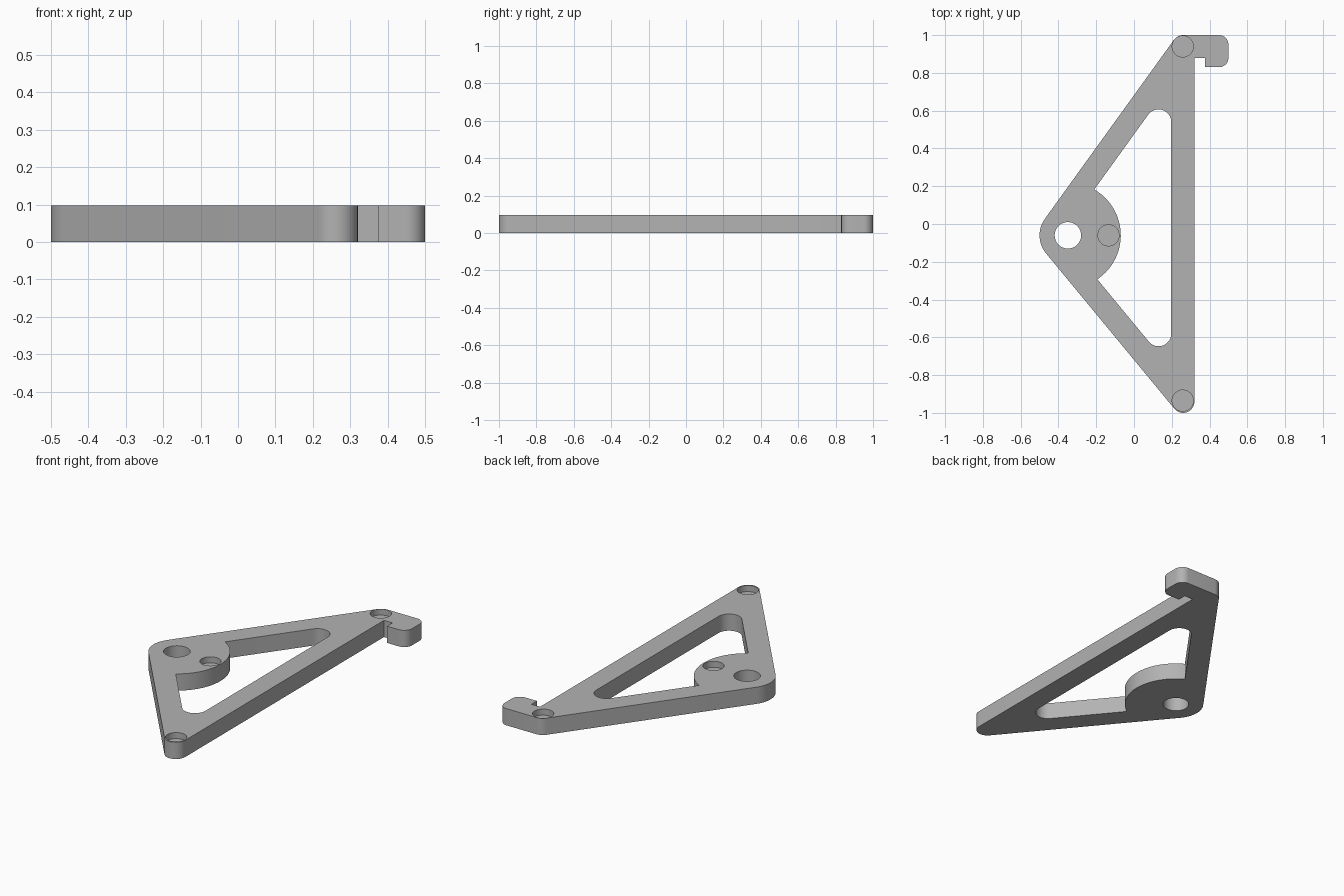
import bpy, bmesh, math

if "Cube" in bpy.data.objects:
    bpy.data.objects.remove(bpy.data.objects["Cube"])

T = 0.097          # plate thickness
POCKET = 0.035     # blind pocket depth


def arc(cx, cy, r, a0, a1, n=16):
    """Points along a circular arc, angles in degrees."""
    return [(cx + r * math.cos(math.radians(a0 + (a1 - a0) * i / n)),
             cy + r * math.sin(math.radians(a0 + (a1 - a0) * i / n)))
            for i in range(n + 1)]


def prism(name, pts, z0, z1):
    """Extrude a closed outline from z0 to z1."""
    bm = bmesh.new()
    face = bm.faces.new([bm.verts.new((x, y, z0)) for x, y in pts])
    top = bmesh.ops.extrude_face_region(bm, geom=[face])['geom']
    bmesh.ops.translate(bm, vec=(0, 0, z1 - z0),
                        verts=[v for v in top if isinstance(v, bmesh.types.BMVert)])
    bmesh.ops.recalc_face_normals(bm, faces=bm.faces)
    me = bpy.data.meshes.new(name)
    bm.to_mesh(me)
    bm.free()
    ob = bpy.data.objects.new(name, me)
    bpy.context.collection.objects.link(ob)
    return ob


def disc(name, x, y, r, z0, z1):
    return prism(name, arc(x, y, r, 0, 360, 48)[:-1], z0, z1)


UP, DOWN = 144.2, 219.55   # outward directions of the two slanted sides

# Outer outline: rounded triangle with a hook at the upper right
outline = (
    arc(-0.35, -0.06, 0.15, UP, DOWN)
    + arc(0.26, -0.94, 0.06, DOWN, 360)
    + [(0.32, 0.88), (0.375, 0.88), (0.375, 0.83)]
    + arc(0.45, 0.88, 0.05, 270, 360, 10)
    + arc(0.45, 0.95, 0.05, 0, 90, 10)
    + arc(0.26, 0.94, 0.06, 90, UP, 10)
)
bracket = prism("bracket_plate", outline, 0, T)

# Window: rounded triangle with the round boss left standing at its left corner
window = (
    arc(0.13, 0.54, 0.067, 0, UP)
    + arc(-0.35, -0.06, 0.28, 60.1, -56.2, 32)
    + arc(0.13, -0.58, 0.067, DOWN, 360)
)

cutters = [
    prism("window_cutter", window, -0.1, T + 0.1),
    disc("pivot_hole_cutter", -0.35, -0.06, 0.07, -0.1, T + 0.1),
]
# Blind pockets in the top face
for i, (x, y) in enumerate([(0.258, 0.94), (0.258, -0.935), (-0.135, -0.06)]):
    cutters.append(disc(f"pocket_cutter_{i}", x, y, 0.056, T - POCKET, T + 0.1))

for c in cutters:
    m = bracket.modifiers.new(c.name, 'BOOLEAN')
    m.operation, m.solver, m.object = 'DIFFERENCE', 'EXACT', c
    c.hide_render = True

# Apply the cuts and remove the cutters
dg = bpy.context.evaluated_depsgraph_get()
mesh = bpy.data.meshes.new_from_object(bracket.evaluated_get(dg))
bracket.modifiers.clear()
bracket.data = mesh
for c in cutters:
    bpy.data.objects.remove(c, do_unlink=True)

grey = bpy.data.materials.new("plain_grey")
grey.diffuse_color = (0.45, 0.45, 0.45, 1)
grey.use_nodes = True
grey.node_tree.nodes["Principled BSDF"].inputs["Base Color"].default_value = grey.diffuse_color
mesh.materials.clear()
mesh.materials.append(grey)

bpy.context.view_layer.objects.active = bracket
bracket.select_set(True)
bpy.ops.object.shade_smooth_by_angle(angle=math.radians(30))
